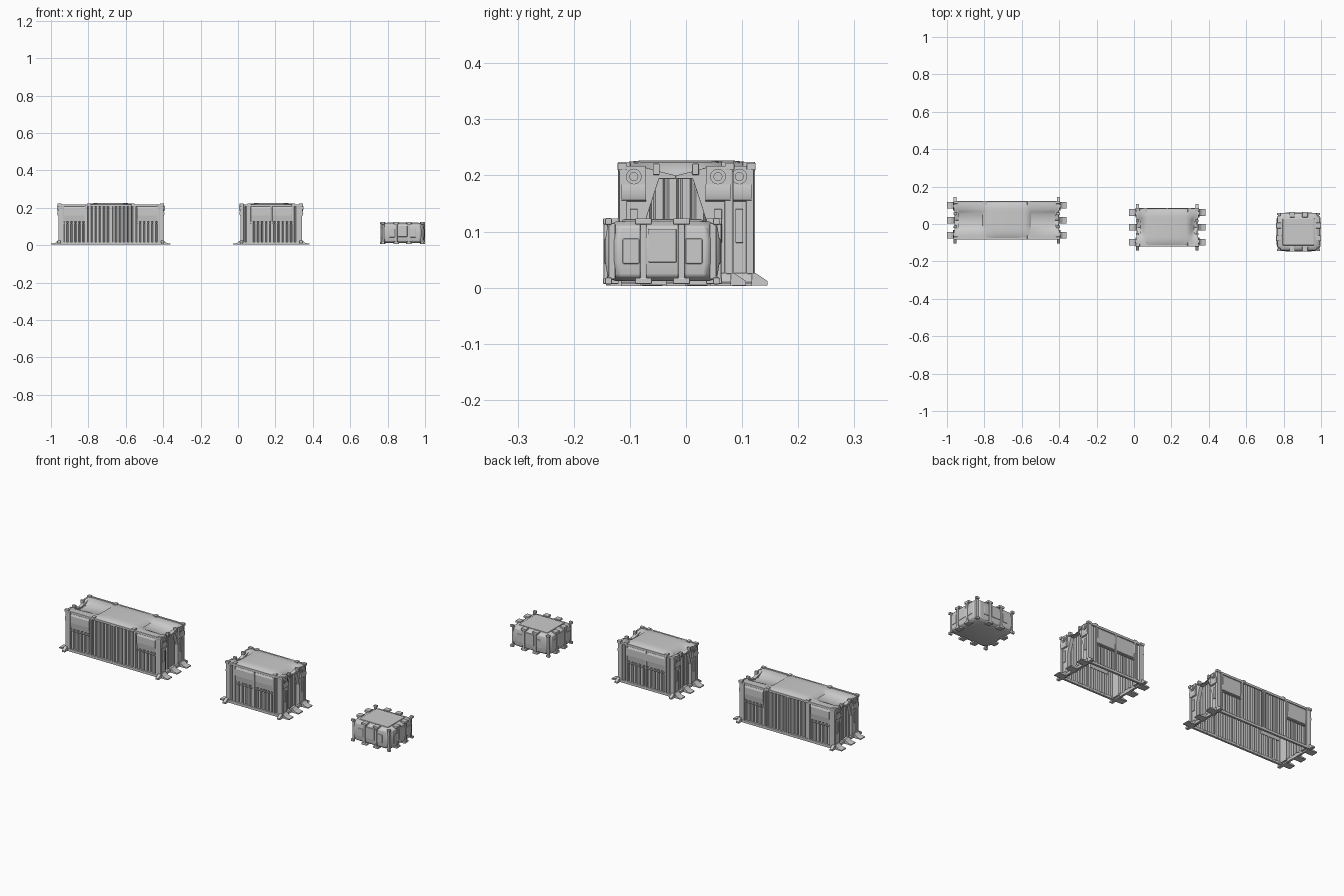
import bpy, bmesh, math
from mathutils import Vector, Matrix

if "Cube" in bpy.data.objects:
    bpy.data.objects.remove(bpy.data.objects["Cube"])

W = 0.1          # container half width
SIGNS = (-1, 1)


def box(bm, cx, cy, cz, sx, sy, sz):
    m = Matrix.Translation((cx, cy, cz)) @ Matrix.Diagonal((sx, sy, sz, 1))
    bmesh.ops.create_cube(bm, size=1, matrix=m)


def prism(bm, pts, off):
    off = Vector(off)
    a = [bm.verts.new(p) for p in pts]
    b = [bm.verts.new(Vector(p) + off) for p in pts]
    n = len(a)
    bm.faces.new(a)
    bm.faces.new(b[::-1])
    for i in range(n):
        bm.faces.new((a[i], b[i], b[(i + 1) % n], a[(i + 1) % n]))


def disc(bm, x, y, z, r, depth):
    m = Matrix.Translation((x, y, z)) @ Matrix.Rotation(math.pi / 2, 4, 'Y')
    bmesh.ops.create_cone(bm, cap_ends=True, segments=16, radius1=r, radius2=r, depth=depth, matrix=m)


def corrugated(bm, a, b, z0, z1, inward, pitch=0.022, depth=0.006):
    """Folded sheet running from a to b in plan."""
    a, b, inward = Vector((*a, 0)), Vector((*b, 0)), Vector((*inward, 0))
    n = max(1, round((b - a).length / pitch))
    prev = None
    for i in range(n):
        for f, d in ((0, 0), (.55, 0), (.7, 1), (.85, 1), (1, 0)):
            if i and f == 0:
                continue
            p = a.lerp(b, (i + f) / n) + inward * d * depth
            pair = [bm.verts.new((p.x, p.y, z)) for z in (z0, z1)]
            if prev:
                bm.faces.new((prev[0], pair[0], pair[1], prev[1]))
            prev = pair


def finish(name, bm, loc, bevel=0.0, smooth=False):
    bmesh.ops.recalc_face_normals(bm, faces=bm.faces)
    me = bpy.data.meshes.new(name)
    bm.to_mesh(me)
    bm.free()
    ob = bpy.data.objects.new(name, me)
    ob.location = loc
    bpy.context.collection.objects.link(ob)
    if bevel:
        mod = ob.modifiers.new("edge_bevel", 'BEVEL')
        mod.width, mod.segments = bevel, 2
    if smooth:
        bpy.ops.object.select_all(action='DESELECT')
        ob.select_set(True)
        bpy.context.view_layer.objects.active = ob
        bpy.ops.object.shade_smooth_by_angle(angle=math.radians(35))
    return ob


def container(name, cx, cy, H, posts, panels):
    loc = (cx, cy, 0)
    # corrugated side and end walls, open underneath
    bm = bmesh.new()
    for s in SIGNS:
        corrugated(bm, (-H + .01, s * (W - .004)), (H - .01, s * (W - .004)), .01, .213, (0, -s))
        corrugated(bm, (s * (H - .022), -.06), (s * (H - .022), .06), .01, .2, (-s, 0))
    finish(name + "_walls", bm, loc)

    # roof sheet: raised middle, sunken troughs at the ends
    bm = bmesh.new()
    xs = [-H, -H + .02, -.13, -.115, -.1, -.06, 0, .06, .1, .115, .13, H - .02, H]
    ys = [-W, -.085, -.06, -.045, -.03, 0, .03, .045, .06, .085, W]
    rows = []
    for x in xs:
        row = []
        for y in ys:
            if abs(x) <= .116:
                e = 1 if abs(y) < .07 else (.75 if abs(y) < .09 else 0)
                z = .216 + .011 * e * (1 - .5 * (abs(x) / .116) ** 4)
            else:
                deep = .02 if abs(x) > .14 else .008
                z = .216 - deep * min(1, max(0, (.06 - abs(y)) / .03))
            row.append(bm.verts.new((x, y, z)))
        rows.append(row)
    for r, q in zip(rows, rows[1:]):
        for j in range(len(ys) - 1):
            bm.faces.new((r[j], q[j], q[j + 1], r[j + 1]))
    finish(name + "_roof", bm, loc, smooth=True)

    # base rails, top rails and posts
    bm = bmesh.new()
    for s in SIGNS:
        box(bm, 0, s * (W - .003), .011, 2 * H, .012, .014)
        box(bm, s * (H - .006), 0, .011, .012, 2 * W, .014)
        box(bm, 0, s * (W - .003), .213, 2 * H, .01, .012)
        for x in posts:
            box(bm, x, s * (W - .001), .112, .009, .008, .206)
        for x in SIGNS:
            box(bm, x * (H - .008), s * (W - .006), .112, .018, .014, .208)
            box(bm, x * (H - .006), s * (W - .004), .216, .022, .016, .013)
            box(bm, x * .118, s * (W - .008), .218, .018, .022, .012)
            box(bm, x * (H - .005), s * .035, .211, .018, .012, .02)
    finish(name + "_frame", bm, loc, .0015)

    # smooth bulged panels on the long sides
    bm = bmesh.new()
    for s in SIGNS:
        prof = [(W - .012, .122), (W - .001, .128), (W + .003, .16), (W + .003, .195), (W - .004, .21), (W - .012, .21)]
        for x0, x1 in panels:
            prism(bm, [(x0, s * y, z) for y, z in prof], (x1 - x0, 0, 0))
            box(bm, (x0 + x1) / 2, s * (W - .001), .117, x1 - x0, .006, .005)
    finish(name + "_side_panels", bm, loc, .001)

    # end frames around the tapered recess
    bm = bmesh.new()
    half = [(.054, .01), (.054, .12), (.03, .194), (0, .194), (0, .2), (.04, .21), (.06, .216), (W, .216), (W, .01)]
    for e in SIGNS:
        for s in SIGNS:
            prism(bm, [(e * (H - .022), s * y, z) for y, z in half], (e * .018, 0, 0))
            # raised slat beside the recess
            box(bm, e * (H - .003), s * .075, .11, .006, .014, .06)
    finish(name + "_end_frames", bm, loc, .001)

    # lamps with square housings and boxes below
    bm = bmesh.new()
    for e in SIGNS:
        for s in SIGNS:
            box(bm, e * (H - .002), s * .075, .2, .008, .042, .034)
            disc(bm, e * (H + .002), s * .075, .198, .014, .008)
            disc(bm, e * (H + .004), s * .075, .198, .008, .01)
            prof = [(H - .006, .153), (H + .003, .156), (H + .007, .168), (H + .004, .184), (H - .006, .184)]
            prism(bm, [(e * x, s * .075 - .022, z) for x, z in prof], (0, .044, 0))
    finish(name + "_lamps", bm, loc, smooth=True)

    # wedge feet around the base
    bm = bmesh.new()
    for e in SIGNS:
        prof = [(H - .012, .003), (H + .04, .003), (H + .04, .008), (H + .018, .012), (H + .002, .026), (H - .012, .026)]
        for y in (-.08, 0, .08):
            prism(bm, [(e * x, y - .018, z) for x, z in prof], (0, .036, 0))
        for s in SIGNS:
            side = [(W - .01, .004), (W + .025, .004), (W + .025, .012), (W + .004, .026), (W - .01, .026)]
            prism(bm, [(e * (H - .004) - .008, s * y, z) for y, z in side], (.016, 0, 0))
    finish(name + "_feet", bm, loc)


def crate(cx, cy):
    loc = (cx, cy, .065)
    hx, hy, hz = .112, .098, .053
    # body with chamfered corners and softly bulged sides
    bm = bmesh.new()
    rings = []
    for z, g in ((-hz, -.012), (-.044, 0), (-.02, .004), (.02, .004), (.044, 0), (hz, -.014)):
        x, y, c = hx + g, hy + g, .022
        plan = [(x, -y + c), (x, y - c), (x - c, y), (c - x, y), (-x, y - c), (-x, c - y), (c - x, -y), (x - c, -y)]
        rings.append([bm.verts.new((*p, z)) for p in plan])
    for r, q in zip(rings, rings[1:]):
        for i in range(8):
            j = (i + 1) % 8
            bm.faces.new((r[i], r[j], q[j], q[i]))
    bm.faces.new(rings[0])
    bm.faces.new(rings[-1])
    finish("crate_body", bm, loc, .003, True)

    # straps, inset plates and hooked clips on all four sides
    straps, plates = bmesh.new(), bmesh.new()
    for horiz in (True, False):
        d = hy if horiz else hx

        def side_box(b, along, out, z, sa, so, sz):
            if horiz:
                box(b, along, out, z, sa, so, sz)
            else:
                box(b, out, along, z, so, sa, sz)
        for s in SIGNS:
            for a in (-.034, .034):
                side_box(straps, a, s * (d + .003), 0, .012, .008, .106)
                for t in SIGNS:
                    side_box(straps, a, s * (d - .006), t * .053, .03, .028, .011)
                side_box(plates, a + (.022 if a > 0 else -.022), s * (d + .002), 0, .03, .008, .045)
            side_box(plates, 0, s * (d + .001), .01, .05, .01, .06)
    # corner guards
    for x in SIGNS:
        for y in SIGNS:
            for z in SIGNS:
                box(straps, x * (hx - .006), y * (hy - .002), z * .053, .018, .012, .012)
            box(straps, x * (hx - .008), y * (hy - .008), 0, .012, .012, .1)
    finish("crate_straps", straps, loc, .002)
    finish("crate_plates", plates, loc, .002)
    # raised lid
    bm = bmesh.new()
    box(bm, 0, 0, .052, .17, .145, .01)
    finish("crate_lid", bm, loc, .004)


container("long_container", -.68, .02, .28, (-.255, -.13, -.006, .006, .13, .255), ((-.25, -.14), (.14, .25)))
container("short_container", .178, -.018, .164, (-.115, 0, .115), ((-.11, -.005), (.005, .11)))
crate(.88, -.042)
